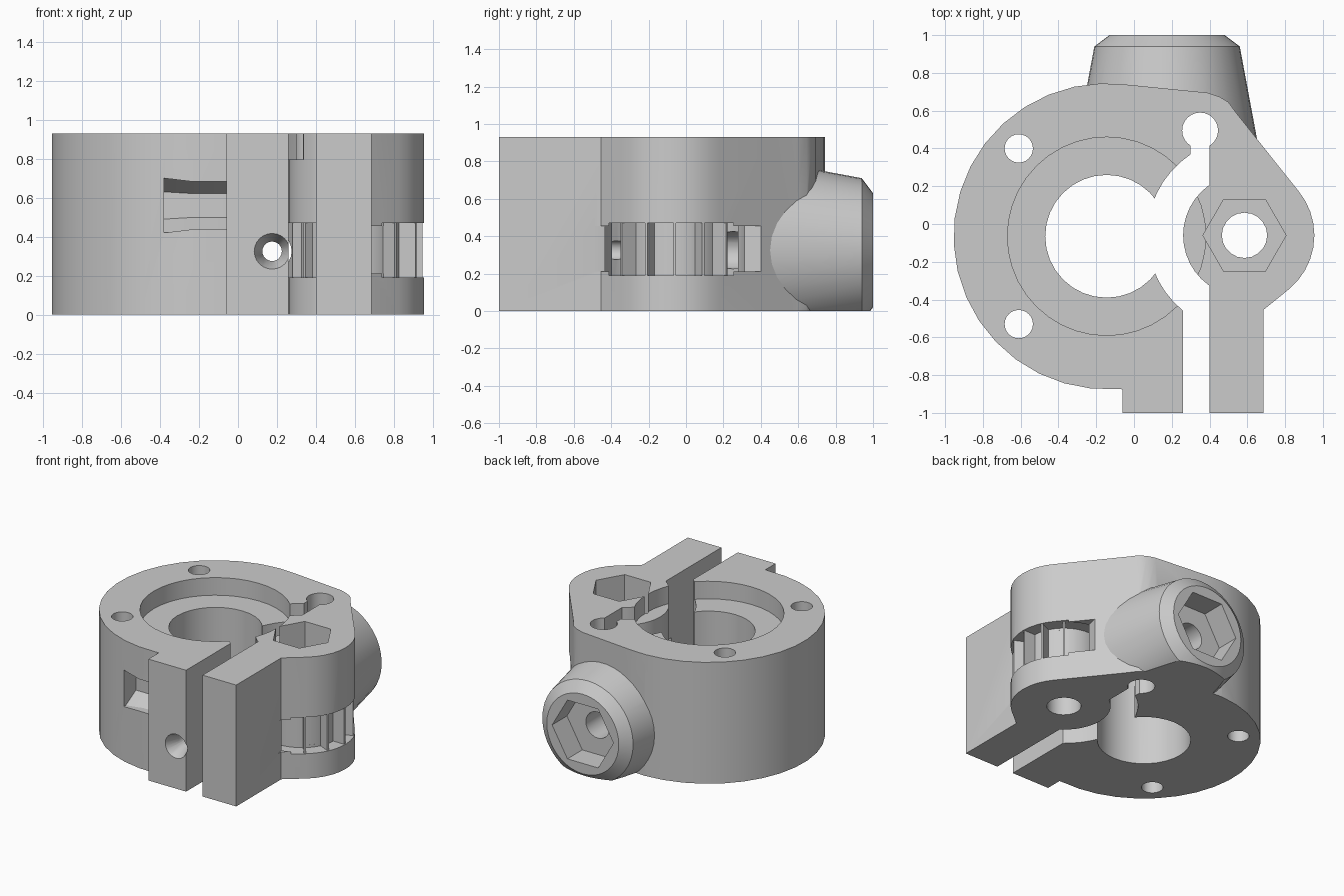
import bpy, bmesh
from math import sin, cos, pi, radians
from mathutils import Matrix, Vector

cube = bpy.data.objects.get("Cube")
if cube:
    bpy.data.objects.remove(cube, do_unlink=True)

H = 0.93
MAIN = (-0.145, -0.065)
HUB = (0.585, -0.06)

grey = bpy.data.materials.new("light_grey")
grey.use_nodes = True
grey.diffuse_color = (0.6, 0.6, 0.6, 1)
grey.node_tree.nodes["Principled BSDF"].inputs["Base Color"].default_value = (0.6, 0.6, 0.6, 1)


def arc(centre, r, a0, a1, n):
    """Points on an arc, angles in degrees."""
    steps = [radians(a0 + (a1 - a0) * i / n) for i in range(n + 1)]
    return [(centre[0] + r * cos(a), centre[1] + r * sin(a)) for a in steps]


def finish(bm, name):
    bmesh.ops.recalc_face_normals(bm, faces=bm.faces)
    mesh = bpy.data.meshes.new(name)
    bm.to_mesh(mesh)
    bm.free()
    mesh.materials.append(grey)
    ob = bpy.data.objects.new(name, mesh)
    bpy.context.collection.objects.link(ob)
    return ob


def prism(name, points, z0, z1):
    bm = bmesh.new()
    face = bm.faces.new([bm.verts.new((x, y, z0)) for x, y in points])
    out = bmesh.ops.extrude_face_region(bm, geom=[face])
    verts = [g for g in out["geom"] if isinstance(g, bmesh.types.BMVert)]
    bmesh.ops.translate(bm, verts=verts, vec=(0, 0, z1 - z0))
    return finish(bm, name)


def cone(name, start, end, r0, r1, sides=32, turn=0):
    """Cone or cylinder running from start to end."""
    a, b = Vector(start), Vector(end)
    bm = bmesh.new()
    bmesh.ops.create_cone(bm, cap_ends=True, segments=sides, radius1=r0, radius2=r1, depth=(b - a).length)
    spin = (b - a).to_track_quat('Z', 'Y').to_matrix().to_4x4()
    bm.transform(Matrix.Translation((a + b) / 2) @ spin @ Matrix.Rotation(radians(turn), 4, 'Z'))
    return finish(bm, name)


def combine(target, tool, operation='DIFFERENCE'):
    mod = target.modifiers.new("combine", 'BOOLEAN')
    mod.operation = operation
    mod.solver = 'EXACT'
    mod.object = tool
    bpy.context.view_layer.objects.active = target
    bpy.ops.object.modifier_apply(modifier=mod.name)
    bpy.data.objects.remove(tool, do_unlink=True)


def upright(name, centre, r, z0, z1, sides=32, turn=0):
    return cone(name, (*centre, z0), (*centre, z1), r, r, sides, turn)


# Clamp body outline: round main part, two ears, hub lobe
outline = arc(MAIN, 0.81, 82, 264, 18)
outline += [(-0.06, -0.875), (-0.06, -1), (0.685, -1), (0.685, -0.455)]
outline += arc(HUB, 0.37, -50, 40, 9)
outline += [(0.655, 0.445), (0.54, 0.59), (0.5, 0.645), (0.45, 0.675), (0.39, 0.695)]
body = prism("clamp_body", outline, 0, H)

# Tapered boss on the back, trimmed level with the base
boss = cone("boss", (0.175, 0.35, 0.325), (0.175, 0.94, 0.325), 0.495, 0.385, 40)
tip = cone("boss_tip", (0.175, 0.94, 0.325), (0.175, 1, 0.325), 0.385, 0.305, 40)
combine(boss, tip, 'UNION')
combine(body, boss, 'UNION')
combine(body, prism("base_trim", [(-2, -2), (2, -2), (2, 2), (-2, 2)], -1, 0))

# Slot between the ears, going around the hub
slot = [(0.26, -1.1), (0.4, -1.1), (0.4, 0.45), (0.3, 0.45)]
slot += arc(HUB, 0.515, 123.6, 230.9, 14)
slot_cut = prism("slot_cut", slot, -0.1, H + 0.1)
combine(slot_cut, upright("hub_keep", HUB, 0.325, -0.3, H + 0.3, 40))
combine(body, slot_cut)

# Bore, wide recess, hinge relief and mounting holes
for centre, r, z0, n in ((MAIN, 0.325, -0.1, 32), (MAIN, 0.525, 0.795, 40),
                         ((0.35, 0.495), 0.095, -0.1, 24), ((-0.61, 0.4), 0.075, -0.1, 24),
                         ((-0.61, -0.53), 0.075, -0.1, 24), (HUB, 0.12, -0.1, 20)):
    combine(body, upright("hole", centre, r, z0, H + 0.1, n))

# Hexagonal recess in the hub
combine(body, upright("hub_hex", HUB, 0.22, 0.55, H + 0.1, 6, 30))

# Groove round the hub with flared ends
ring = upright("groove", HUB, 0.385, 0.19, 0.47, 40)
combine(ring, upright("groove_core", HUB, 0.27, 0, H, 40))
combine(body, ring)
flare = arc(HUB, 0.27, -77, 77, 16) + arc(HUB, 0.48, 77, -77, 16)
combine(body, prism("groove_ends", flare, 0.21, 0.455))

# Push screw passage: front countersink, back hole and hexagonal socket
for y0, y1, r0, r1, n in ((-1.1, 1.1, 0.05, 0.05, 24), (-1.02, -0.9, 0.1, 0.05, 24),
                          (0.1, 0.9, 0.1, 0.1, 24)):
    combine(body, cone("screw_hole", (0.175, y0, 0.325), (0.175, y1, 0.325), r0, r1, n))
hexagon = [(0.175 + x, 0.325 + z) for x, z in arc((0, 0), 0.26, 0, 300, 5)]
socket = prism("boss_socket", hexagon, -1.1, -0.82)
socket.data.transform(Matrix.Rotation(pi / 2, 4, 'X'))
combine(body, socket)

# Clamp screw hole through both ears, with a flared nut pocket
combine(body, cone("clamp_hole", (-0.2, -0.815, 0.565), (0.8, -0.815, 0.565), 0.075, 0.075, 24))
pocket = [(-0.38, 0.14), (-0.23, 0.122), (-0.06, 0.122)]
for (x0, r0), (x1, r1) in zip(pocket, pocket[1:]):
    nut = []
    for x, r in ((x0, r0), (x1, r1)):
        nut += [(x, -0.815 + a, 0.56 + b) for a, b in arc((0, 0), r, 30, 330, 5)]
        # Leave the pocket open towards the front
        nut += [(x, -0.98, 0.56 + r), (x, -0.98, 0.56 - r)]
    bm = bmesh.new()
    bmesh.ops.convex_hull(bm, input=[bm.verts.new(p) for p in nut])
    combine(body, finish(bm, "nut_pocket"))

# Thin ribs standing in the groove
bm = bmesh.new()
ribs = [(a, 0.362) for a in (-52, -25, 0, 25, 50)] + [(a, 0.318) for a in (140, 165, 195, 220)]
for angle, outer in ribs:
    inner = 0.26
    place = (Matrix.Translation((*HUB, 0.33)) @ Matrix.Rotation(radians(angle), 4, 'Z')
             @ Matrix.Translation(((inner + outer) / 2, 0, 0))
             @ Matrix.Diagonal((outer - inner, 0.014, 0.29, 1)))
    bmesh.ops.create_cube(bm, size=1, matrix=place)
finish(bm, "groove_ribs")

# Smooth the round walls, keep the edges sharp
bpy.ops.object.select_all(action='DESELECT')
body.select_set(True)
bpy.context.view_layer.objects.active = body
bpy.ops.object.shade_smooth_by_angle(angle=radians(25))
